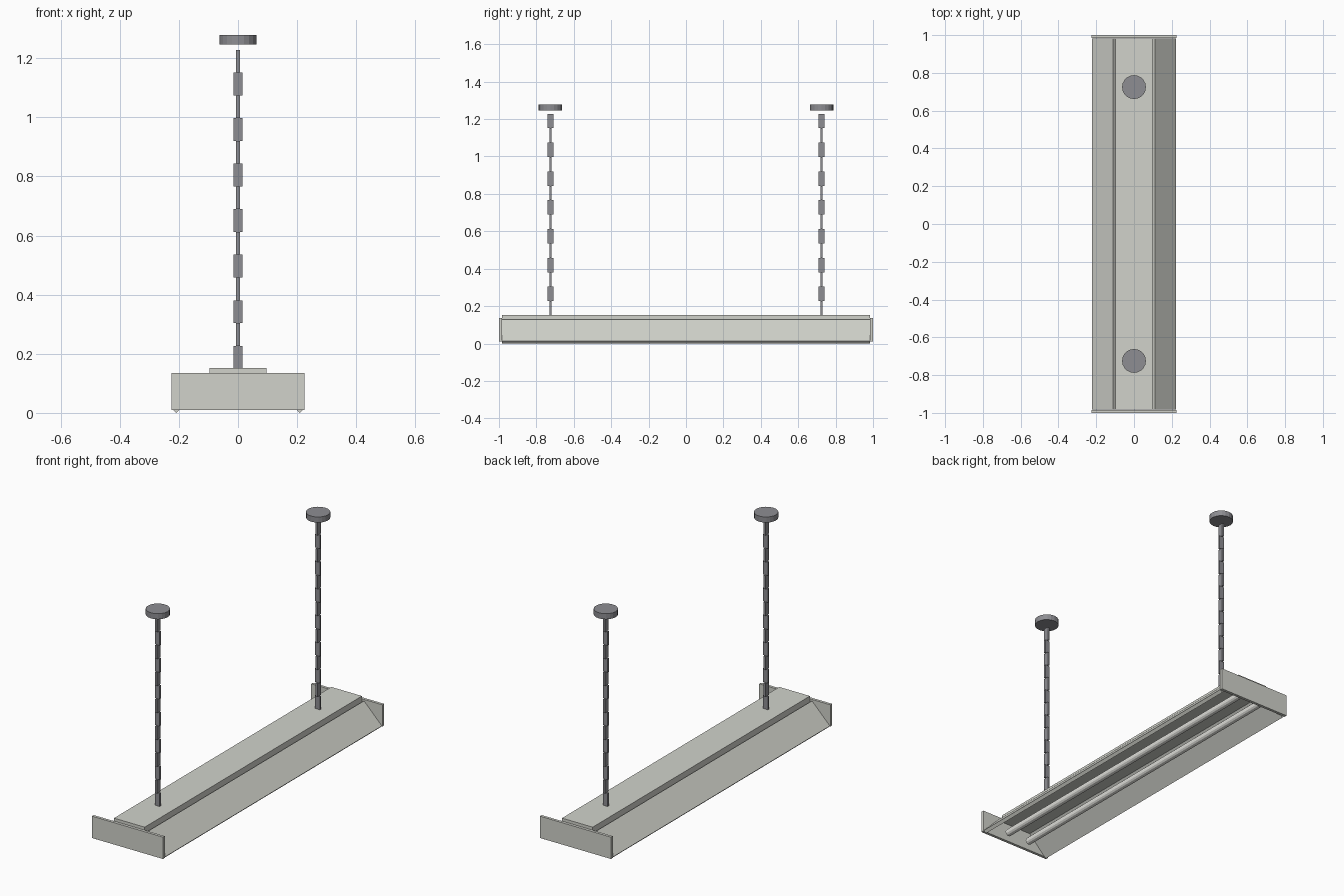
import bpy, bmesh, math
from mathutils import Matrix

if "Cube" in bpy.data.objects:
    bpy.data.objects.remove(bpy.data.objects["Cube"], do_unlink=True)


def material(name, rgb):
    m = bpy.data.materials.new(name)
    m.use_nodes = True
    m.diffuse_color = (*rgb, 1)
    m.node_tree.nodes["Principled BSDF"].inputs["Base Color"].default_value = (*rgb, 1)
    return m


ENAMEL = material("off white enamel", (0.64, 0.65, 0.60))
METAL = material("grey metal", (0.27, 0.27, 0.29))
GLASS = material("lamp white", (0.78, 0.78, 0.74))


def finish(bm, name, mat):
    bmesh.ops.recalc_face_normals(bm, faces=bm.faces)
    mesh = bpy.data.meshes.new(name)
    bm.to_mesh(mesh)
    bm.free()
    mesh.materials.append(mat)
    obj = bpy.data.objects.new(name, mesh)
    bpy.context.collection.objects.link(obj)
    return obj


def add_box(bm, centre, size):
    bmesh.ops.create_cube(bm, size=1, matrix=Matrix.Translation(centre) @ Matrix.Diagonal((*size, 1)))


def box(name, centre, size, mat):
    bm = bmesh.new()
    add_box(bm, centre, size)
    return finish(bm, name, mat)


def cylinder(name, centre, radius, depth, sides, mat, rotation=Matrix()):
    bm = bmesh.new()
    bmesh.ops.create_cone(bm, cap_ends=True, segments=sides, radius1=radius, radius2=radius,
                          depth=depth, matrix=Matrix.Translation(centre) @ rotation)
    return finish(bm, name, mat)


HALF = 0.983  # half length between the end plates

# Flat spine of the fixture
box("housing", (0, 0, 0.132), (0.194, 2 * HALF, 0.04), ENAMEL)

# Sloping reflector wings and the lamps beneath them
WING = [(0.11, 0.128), (0.223, 0.014), (0.209, 0), (0.096, 0.114)]
for side, label in ((1, "left"), (-1, "right")):
    bm = bmesh.new()
    face = bm.faces.new([bm.verts.new((side * x, -HALF, z)) for x, z in WING])
    out = bmesh.ops.extrude_face_region(bm, geom=[face])
    moved = [v for v in out["geom"] if isinstance(v, bmesh.types.BMVert)]
    bmesh.ops.translate(bm, verts=moved, vec=(0, 2 * HALF, 0))
    finish(bm, label + "_reflector", ENAMEL)
    cylinder(label + "_lamp_tube", (side * 0.07, 0, 0.045), 0.02, 1.92, 12, GLASS,
             Matrix.Rotation(math.pi / 2, 4, "X"))

# End plates, chains and ceiling caps at both ends
LINKS, BASE, STEP = 14, 0.15, 0.077
for end, label in ((-1, "front"), (1, "back")):
    box(label + "_end_plate", (0, end * 0.992, 0.073), (0.45, 0.016, 0.125), ENAMEL)
    y = end * 0.725
    bm = bmesh.new()
    for i in range(LINKS):
        wide, thin = 0.031, 0.012
        size = (wide, thin, STEP) if i % 2 == 0 else (thin, wide, STEP)
        add_box(bm, (0, y, BASE + STEP * (i + 0.5)), size)
    finish(bm, label + "_chain", METAL)
    cylinder(label + "_ceiling_cap", (0, y, 1.263), 0.063, 0.032, 20, METAL)
